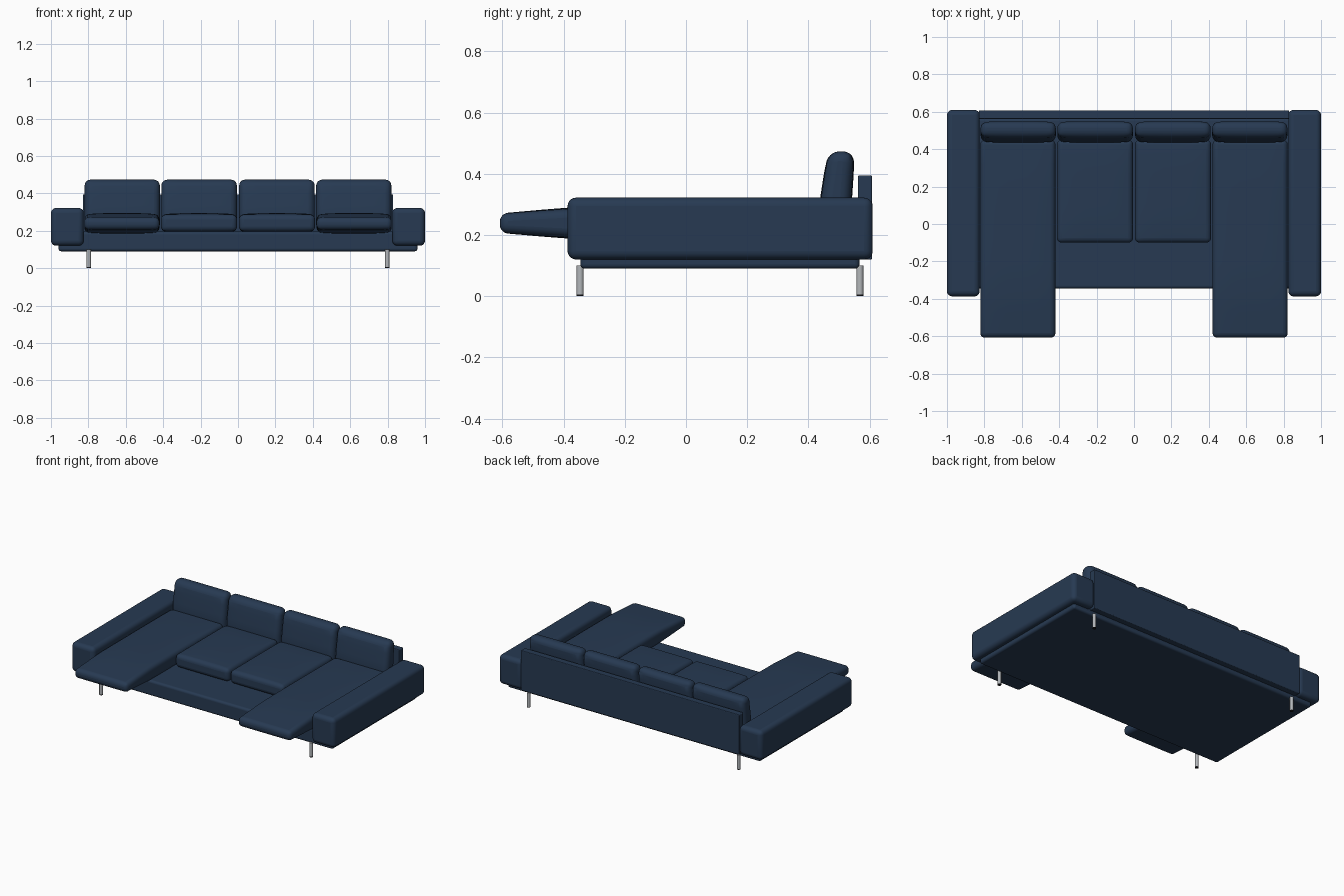
import bpy, bmesh, math
from mathutils import Matrix, Vector

cube = bpy.data.objects.get("Cube")
if cube:
    bpy.data.objects.remove(cube, do_unlink=True)


def material(name, rgb, metallic=0.0, roughness=0.8):
    m = bpy.data.materials.new(name)
    m.use_nodes = True
    m.diffuse_color = (*rgb, 1)
    node = next(n for n in m.node_tree.nodes if n.type == 'BSDF_PRINCIPLED')
    node.inputs["Base Color"].default_value = (*rgb, 1)
    node.inputs["Metallic"].default_value = metallic
    node.inputs["Roughness"].default_value = roughness
    return m


NAVY = material("navy fabric", (0.020, 0.042, 0.085))
STEEL = material("brushed steel", (0.45, 0.47, 0.49), 0.0, 0.4)
BLACK = material("black rubber", (0.01, 0.01, 0.012))


def finish(name, bm, mat, bevel=0.0, segments=5):
    bmesh.ops.recalc_face_normals(bm, faces=bm.faces)
    mesh = bpy.data.meshes.new(name)
    bm.to_mesh(mesh)
    bm.free()
    mesh.materials.append(mat)
    ob = bpy.data.objects.new(name, mesh)
    bpy.context.collection.objects.link(ob)
    if bevel:
        mod = ob.modifiers.new("Rounded edges", 'BEVEL')
        mod.width = bevel
        mod.segments = segments
        mod.limit_method = 'ANGLE'
        mod.angle_limit = math.radians(50)
    bpy.ops.object.select_all(action='DESELECT')
    ob.select_set(True)
    bpy.context.view_layer.objects.active = ob
    bpy.ops.object.shade_smooth_by_angle(angle=math.radians(40))
    return ob


def box_mesh(lo, hi):
    lo, hi = Vector(lo), Vector(hi)
    bm = bmesh.new()
    bmesh.ops.create_cube(bm, size=1, matrix=Matrix.Translation((lo + hi) / 2)
                          @ Matrix.Diagonal((*(hi - lo), 1)))
    return bm


def box(name, lo, hi, bevel):
    return finish(name, box_mesh(lo, hi), NAVY, bevel)


def cushion(name, lo, hi, thin, puff, bevel, shape=None):
    """Padded block: both broad faces (across axis `thin`) swell in the middle."""
    bm = box_mesh(lo, hi)
    broad = [a for a in range(3) if a != thin]
    for a in broad:
        edges = [e for e in bm.edges
                 if abs(e.verts[0].co[a] - e.verts[1].co[a]) > 0.1]
        bmesh.ops.subdivide_edges(bm, edges=edges, cuts=7, use_grid_fill=True)
    mid = [(l + h) / 2 for l, h in zip(lo, hi)]
    half = [(h - l) / 2 for l, h in zip(lo, hi)]
    for v in bm.verts:
        swell = puff
        for a in broad:
            swell *= 1 - abs((v.co[a] - mid[a]) / half[a]) ** 4
        v.co[thin] += swell if v.co[thin] > mid[thin] else -swell
        if shape:
            shape(v.co)
    return finish(name, bm, NAVY, bevel)


def chaise_taper(co):
    # The overhanging end gets thinner towards its tip
    t = max(0, min(1, (-0.33 - co.y) / 0.28))
    co.z += (0.238 - co.z) * 0.33 * t


def back_lean(co):
    # Leans backwards and narrows towards the top
    t = max(0, (co.z - 0.30) / 0.17)
    co.y += t * (0.026 if co.y < 0.49 else 0.012)


# Frame
box("base_platform", (-0.96, -0.345, 0.09), (0.96, 0.567, 0.195), 0.015)
box("back_panel", (-0.83, 0.562, 0.12), (0.83, 0.608, 0.395), 0.005)

for side, s in (("left", 1), ("right", -1)):
    def span(a, b):
        return (min(s * a, s * b), max(s * a, s * b))

    # Low armrest
    x0, x1 = span(0.825, 1.0)
    box(side + "_armrest", (x0, -0.387, 0.12), (x1, 0.61, 0.322), 0.028)

    # Long outer seat and short inner seat
    x0, x1 = span(0.42, 0.822)
    cushion(side + "_chaise_seat", (x0, -0.608, 0.192), (x1, 0.45, 0.286),
            2, 0.008, 0.026, chaise_taper)
    x0, x1 = span(0.005, 0.412)
    cushion(side + "_inner_seat", (x0, -0.1, 0.197), (x1, 0.45, 0.286),
            2, 0.008, 0.026)

    # Back cushions
    for part, a, b in (("inner", 0.006, 0.410), ("outer", 0.418, 0.820)):
        x0, x1 = span(a, b)
        cushion(side + "_" + part + "_back_cushion", (x0, 0.442, 0.20),
                (x1, 0.534, 0.473), 1, 0.007, 0.032, back_lean)

    # Legs with rubber feet
    for end, y in (("front", -0.346), ("back", 0.568)):
        for part, z0, z1, mat in (("leg", 0.005, 0.1, STEEL),
                                  ("foot", 0.0, 0.005, BLACK)):
            bm = bmesh.new()
            bmesh.ops.create_cone(
                bm, cap_ends=True, segments=20, radius1=0.0115, radius2=0.0115,
                depth=z1 - z0,
                matrix=Matrix.Translation((s * 0.798, y, (z0 + z1) / 2)))
            finish("_".join((side, end, part)), bm, mat)
